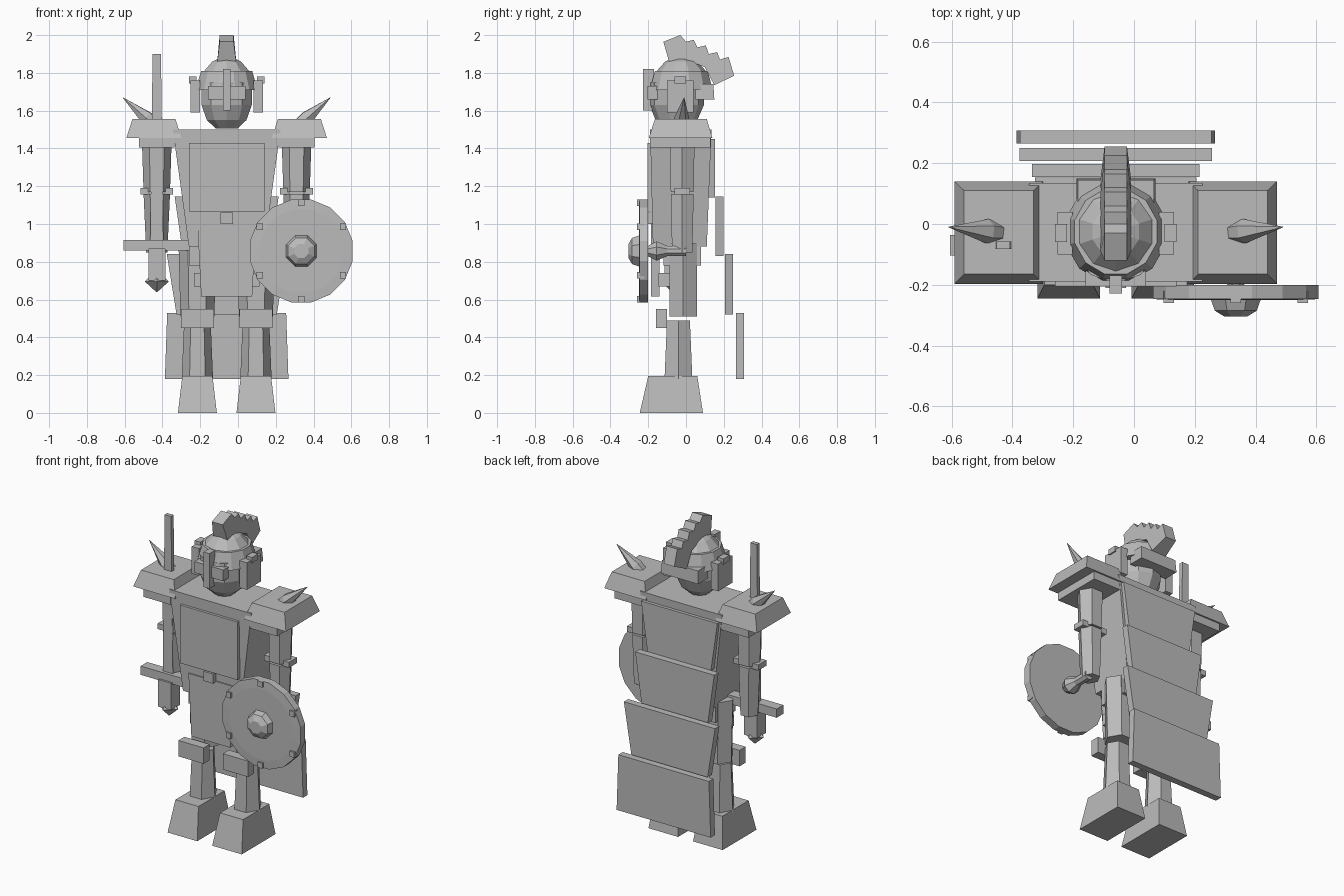
import bpy, bmesh, math
from mathutils import Vector

cube = bpy.data.objects.get("Cube")
if cube:
    bpy.data.objects.remove(cube, do_unlink=True)

CX = -0.06  # centre line of the figure

steel = bpy.data.materials.new("plain grey")
steel.use_nodes = True
GREY = (0.5, 0.5, 0.5, 1)
steel.diffuse_color = GREY
steel.node_tree.nodes["Principled BSDF"].inputs["Base Color"].default_value = GREY


def finish(name, bm):
    bmesh.ops.recalc_face_normals(bm, faces=bm.faces)
    mesh = bpy.data.meshes.new(name)
    bm.to_mesh(mesh)
    bm.free()
    mesh.materials.append(steel)
    ob = bpy.data.objects.new(name, mesh)
    bpy.context.collection.objects.link(ob)
    return ob


def loft(name, rings):
    """Skin a stack of equal-sized point rings and cap both ends."""
    bm = bmesh.new()
    loops = [[bm.verts.new(p) for p in ring] for ring in rings]
    n = len(loops[0])
    for a, b in zip(loops, loops[1:]):
        for i in range(n):
            j = (i + 1) % n
            bm.faces.new((a[i], a[j], b[j], b[i]))
    bm.faces.new(loops[0])
    bm.faces.new(loops[-1])
    return finish(name, bm)


def block(name, x, y, z, top_x=None, top_y=None):
    """Box from ranges; the top may have its own x and y ranges."""
    def rect(xr, yr, h):
        return [(xr[0], yr[0], h), (xr[1], yr[0], h), (xr[1], yr[1], h), (xr[0], yr[1], h)]
    return loft(name, [rect(x, y, z[0]), rect(top_x or x, top_y or y, z[1])])


def tube(name, x, y, levels, sides, turn=0.0):
    """Upright faceted solid; levels are (height, x radius, y radius)."""
    angles = [math.tau * (i + turn) / sides for i in range(sides)]
    return loft(name, [[(x + rx * math.cos(a), y + ry * math.sin(a), h) for a in angles]
                       for h, rx, ry in levels])


def disc(name, x, z, levels, sides, turn=0.5):
    """Faceted solid along y; levels are (y, radius)."""
    angles = [math.tau * (i + turn) / sides for i in range(sides)]
    return loft(name, [[(x + r * math.cos(a), y, z + r * math.sin(a)) for a in angles]
                       for y, r in levels])


def mid(half):
    return (CX - half, CX + half)


def around(c, half):
    return (c - half, c + half)


# Limbs, repeated on both sides
for side, s in (("right", -1), ("left", 1)):
    leg = CX + s * 0.155
    arm = CX + s * 0.37
    block(side + "_foot", around(leg, 0.103), (-0.245, 0.09), (0, 0.195),
          around(leg, 0.08), (-0.2, 0.06))
    tube(side + "_shin", leg, -0.04, [(0.18, 0.083, 0.085), (0.49, 0.07, 0.07)], 6)
    block(side + "_knee_guard", around(leg, 0.088), (-0.16, -0.1), (0.45, 0.55))
    tube(side + "_thigh", leg, -0.015, [(0.51, 0.09, 0.085), (0.9, 0.1, 0.085)], 6)
    block(side + "_thigh_plate", around(leg - s * 0.03, 0.048), (-0.145, -0.08), (0.67, 0.74))

    tube(side + "_upper_arm", arm, -0.02, [(1.17, 0.07, 0.07), (1.42, 0.078, 0.075)], 6)
    block(side + "_elbow_guard", around(arm, 0.087), (-0.06, 0.02), (1.155, 1.19))
    tube(side + "_forearm", arm, -0.02, [(0.85, 0.056, 0.062), (1.16, 0.07, 0.07)], 6)
    block(side + "_shoulder_base", around(arm, 0.095), (-0.19, 0.13), (1.405, 1.46))
    block(side + "_shoulder_pad", around(arm + s * 0.015, 0.146), (-0.197, 0.14), (1.455, 1.555),
          around(arm + s * 0.015, 0.114), (-0.165, 0.11))

    # Shoulder spike
    base, tip = Vector((arm + s * 0.04, -0.025, 1.55)), Vector((CX + s * 0.55, -0.01, 1.67))
    axis = tip - base
    spin = axis.to_track_quat('Z', 'Y').to_matrix()
    hexes = []
    for along, r in ((-0.15, 0.035), (0.1, 0.04), (1, 0.001)):
        hexes.append([base + axis * along + spin @ Vector((r * math.cos(a), r * math.sin(a), 0))
                      for a in (math.tau * i / 6 for i in range(6))])
    loft(side + "_shoulder_spike", hexes)

    # Helmet cheek guard and its hinge
    cheek = CX + s * 0.167
    block(side + "_cheek_guard", around(cheek, 0.025), (-0.1, 0.04), (1.59, 1.76))
    block(side + "_hinge", around(CX + s * 0.18, 0.02), (-0.06, 0.0), (1.745, 1.78))

# Torso, chest plate, belt and apron
block("torso", mid(0.2), (-0.175, 0.11), (0.88, 1.5), mid(0.285), (-0.19, 0.135))
block("chest_plate", mid(0.2), (-0.205, -0.16), (1.065, 1.43))
block("pelvis", mid(0.2), (-0.12, 0.08), (0.78, 0.9))
block("apron", mid(0.135), (-0.185, -0.14), (0.615, 1.005), mid(0.155))
block("buckle", mid(0.033), (-0.21, -0.16), (1.0, 1.06))

# Overlapping back plates
plates = [("upper", 0.11, 1.14, 1.45, 0.22, 0.265), ("middle", 0.155, 0.83, 1.145, 0.23, 0.275),
          ("lower", 0.207, 0.52, 0.84, 0.265, 0.317), ("bottom", 0.265, 0.18, 0.53, 0.327, 0.315)]
for name, y, low, high, half_low, half_high in plates:
    block(name + "_back_plate", mid(half_low), (y, y + 0.043), (low, high), mid(half_high))

# Head and helmet
tube("head", CX, -0.05, [(1.505, 0.06, 0.06), (1.55, 0.11, 0.11), (1.63, 0.14, 0.145),
                         (1.75, 0.14, 0.145)], 10, 0.5)
tube("helmet_dome", CX, -0.025, [(1.72, 0.14, 0.145), (1.81, 0.125, 0.13), (1.86, 0.08, 0.085),
                                 (1.89, 0.015, 0.015)], 10, 0.5)
tube("helmet_band", CX, -0.025, [(1.71, 0.17, 0.172), (1.81, 0.14, 0.145)], 12, 0.5)
block("neck_guard", mid(0.13), (0.05, 0.15), (1.66, 1.74), mid(0.125), (0.05, 0.145))
block("nose_guard", mid(0.02), (-0.228, -0.17), (1.6, 1.82))
block("visor_bar", mid(0.1), (-0.205, -0.15), (1.66, 1.73))

# Stepped crest
outline = [(-0.12, 1.965), (-0.03, 2.0), (0, 1.965), (0.04, 1.975), (0.06, 1.935),
           (0.105, 1.945), (0.12, 1.9), (0.165, 1.91), (0.18, 1.87), (0.225, 1.885),
           (0.255, 1.785), (0.15, 1.735), (0.1, 1.83), (0, 1.87), (-0.09, 1.86)]
loft("crest", [[(CX + s * (0.037 if i < 11 else 0.05), y, z) for i, (y, z) in enumerate(outline)]
               for s in (-1, 1)])

# Sword
SX, SY = CX - 0.37, -0.07
block("blade", around(SX, 0.035), around(SY, 0.013), (0.9, 1.9), around(SX, 0.022))
block("cross_guard", around(SX, 0.175), around(SY, 0.033), (0.86, 0.915))
block("sword_grip", around(SX, 0.045), around(SY, 0.045), (0.7, 0.87))
tube("pommel", SX, SY, [(0.64, 0.003, 0.003), (0.695, 0.063, 0.063), (0.72, 0.04, 0.04)], 4)

# Shield with rivets and boss
HX, HZ = 0.335, 0.857
disc("shield", HX, HZ, [(-0.2, 0.277), (-0.247, 0.277), (-0.25, 0.225)], 16)
disc("shield_boss", HX, HZ, [(-0.245, 0.09), (-0.285, 0.075), (-0.305, 0.04)], 8)
disc("shield_grip", HX, HZ, [(-0.2, 0.03), (-0.155, 0.055), (-0.1, 0.03), (0.0, 0.03)], 8)
for i in range(6):
    a = math.tau * i / 6 + math.pi / 6
    x, z = HX + 0.255 * math.cos(a), HZ + 0.255 * math.sin(a)
    block("shield_rivet", around(x, 0.017), (-0.26, -0.22), (z - 0.017, z + 0.017))
